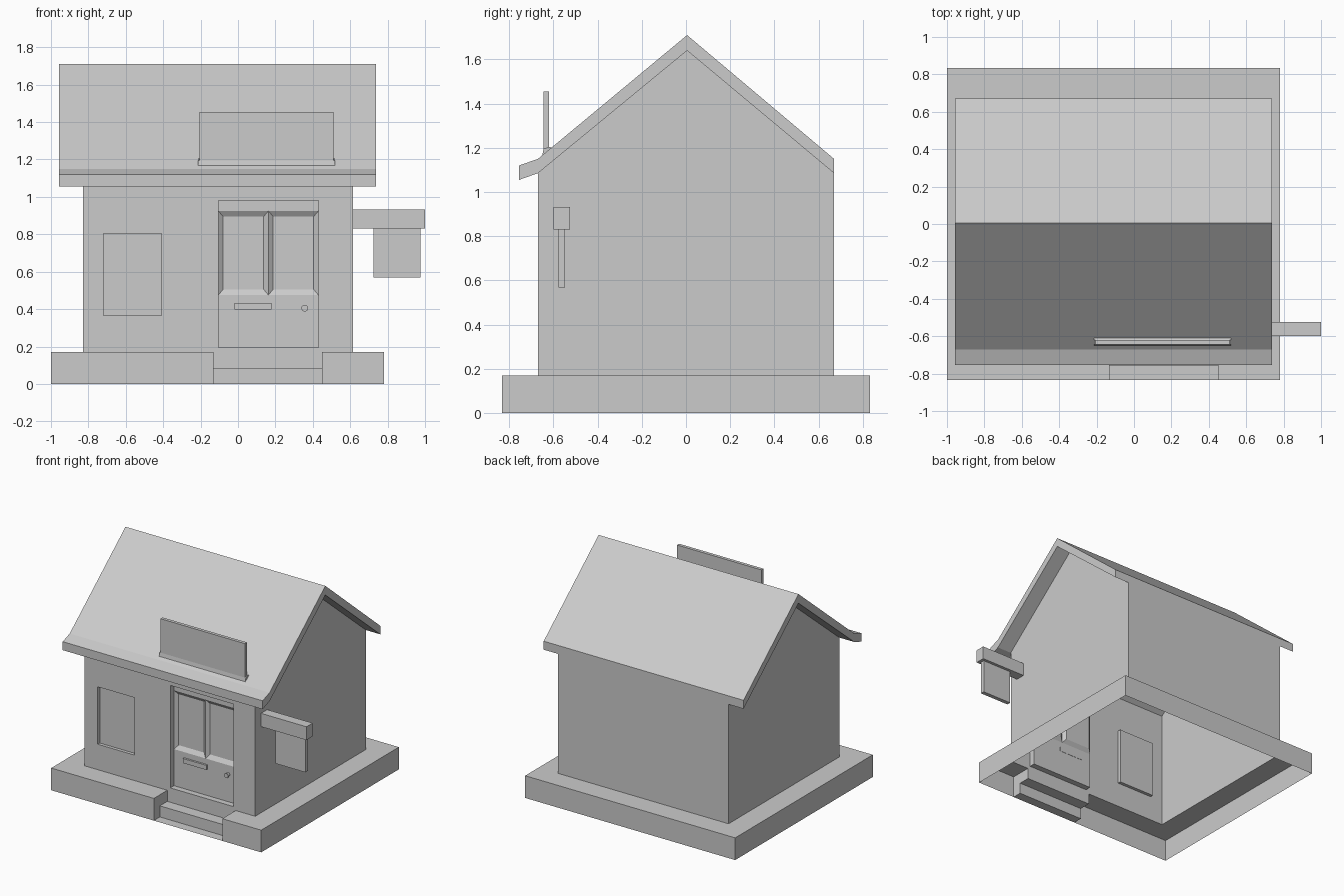
import bpy, bmesh, math
from mathutils import Vector, Matrix

if "Cube" in bpy.data.objects:
    bpy.data.objects.remove(bpy.data.objects["Cube"])


def finish(bm, name):
    bmesh.ops.remove_doubles(bm, verts=bm.verts, dist=1e-5)
    me = bpy.data.meshes.new(name)
    bm.to_mesh(me)
    bm.free()
    ob = bpy.data.objects.new(name, me)
    bpy.context.collection.objects.link(ob)
    return ob


def face(bm, *pts):
    bm.faces.new([bm.verts.new(p) for p in pts])


def quad(bm, p, u, v):
    p, u, v = Vector(p), Vector(u), Vector(v)
    face(bm, p, p + u, p + u + v, p + v)


def front_rect(bm, x0, x1, z0, z1, y):
    quad(bm, (x0, y, z0), (x1 - x0, 0, 0), (0, 0, z1 - z0))


def floor_rect(bm, x0, x1, y0, y1, z):
    quad(bm, (x0, y0, z), (x1 - x0, 0, 0), (0, y1 - y0, 0))


def funnel(bm, a, ya, b, yb):
    """Four faces joining rectangle a at depth ya to rectangle b at depth yb."""
    def ring(r, y):
        x0, x1, z0, z1 = r
        return [(x0, y, z0), (x1, y, z0), (x1, y, z1), (x0, y, z1)]
    A, B = ring(a, ya), ring(b, yb)
    for i in range(4):
        j = (i + 1) % 4
        face(bm, A[i], A[j], B[j], B[i])


def box(name, x0, x1, y0, y1, z0, z1):
    bm = bmesh.new()
    bmesh.ops.create_cube(bm, size=1)
    for v in bm.verts:
        v.co = ((x0, x1)[v.co.x > 0], (y0, y1)[v.co.y > 0], (z0, z1)[v.co.z > 0])
    return finish(bm, name)


def extrude_x(name, prof, x0, x1):
    bm = bmesh.new()
    f = bm.faces.new([bm.verts.new((x0, y, z)) for y, z in prof])
    r = bmesh.ops.extrude_face_region(bm, geom=[f])
    vs = [g for g in r["geom"] if isinstance(g, bmesh.types.BMVert)]
    bmesh.ops.translate(bm, verts=vs, vec=(x1 - x0, 0, 0))
    bmesh.ops.recalc_face_normals(bm, faces=bm.faces)
    return finish(bm, name)


WX0, WX1, WY = -0.83, 0.615, 0.67       # walls
BX0, BX1, BY, BZ = -1.0, 0.78, 0.833, 0.17  # plinth
NX0, NX1, SY, SZ = -0.13, 0.45, -0.76, 0.085  # step notch
DOOR = (-0.105, 0.43, 0.195, 0.98)
WIN = (-0.72, -0.41, 0.365, 0.805)
EAVE, RIDGE, RY = 1.085, 1.64, 0.005

# plinth: hollow shell, open underneath, with a step cut into the front
bm = bmesh.new()
for x0, x1 in ((BX0, NX0), (NX1, BX1)):
    front_rect(bm, x0, x1, 0, BZ, -BY)
    floor_rect(bm, x0, x1, -BY, -WY, BZ)
quad(bm, (BX1, -BY, 0), (0, 2 * BY, 0), (0, 0, BZ))
quad(bm, (BX1, BY, 0), (BX0 - BX1, 0, 0), (0, 0, BZ))
quad(bm, (BX0, BY, 0), (0, -2 * BY, 0), (0, 0, BZ))
floor_rect(bm, BX0, WX0, -WY, WY, BZ)
floor_rect(bm, WX1, BX1, -WY, WY, BZ)
floor_rect(bm, BX0, BX1, WY, BY, BZ)
finish(bm, "plinth")

# step
bm = bmesh.new()
floor_rect(bm, NX0, NX1, -BY, SY, 0)
front_rect(bm, NX0, NX1, 0, SZ, SY)
floor_rect(bm, NX0, NX1, SY, -WY, SZ)
front_rect(bm, NX0, NX1, SZ, BZ, -WY)
for y0, y1, z0 in ((-BY, SY, 0), (SY, -WY, SZ)):
    quad(bm, (NX0, y0, z0), (0, y1 - y0, 0), (0, 0, BZ - z0))
    quad(bm, (NX1, y1, z0), (0, y0 - y1, 0), (0, 0, BZ - z0))
finish(bm, "step")

# walls: front wall as a grid with the door and window cells left out
bm = bmesh.new()
xs = sorted([WX0, WX1, *DOOR[:2], *WIN[:2]])
zs = sorted([BZ, EAVE, *DOOR[2:], *WIN[2:]])
for x0, x1 in zip(xs, xs[1:]):
    for z0, z1 in zip(zs, zs[1:]):
        cx, cz = (x0 + x1) / 2, (z0 + z1) / 2
        if not any(r[0] < cx < r[1] and r[2] < cz < r[3] for r in (DOOR, WIN)):
            front_rect(bm, x0, x1, z0, z1, -WY)
quad(bm, (WX1, WY, BZ), (WX0 - WX1, 0, 0), (0, 0, EAVE - BZ))
gable = [(-WY, BZ), (WY, BZ), (WY, EAVE), (RY, RIDGE), (-WY, EAVE)]
face(bm, *[(WX1, y, z) for y, z in gable])
face(bm, *[(WX0, y, z) for y, z in reversed(gable)])
finish(bm, "walls")

# recessed window
bm = bmesh.new()
funnel(bm, WIN, -WY, WIN, -WY + 0.025)
front_rect(bm, *WIN, -WY + 0.025)
finish(bm, "window")

# recessed door with two bevelled upper panels
DY = -WY + 0.045
bm = bmesh.new()
funnel(bm, DOOR, -WY, DOOR, DY)
front_rect(bm, DOOR[0], DOOR[1], DOOR[2], 0.475, DY)
front_rect(bm, DOOR[0], DOOR[1], 0.925, DOOR[3], DY)
mid = (DOOR[0] + DOOR[1]) / 2
for a, b in ((DOOR[0], mid), (mid, DOOR[1])):
    inner = (a + 0.025, b - 0.025, 0.505, 0.895)
    funnel(bm, (a, b, 0.475, 0.925), DY, inner, DY + 0.02)
    front_rect(bm, *inner, DY + 0.02)
finish(bm, "door")
box("mail_slot", -0.02, 0.18, DY - 0.015, DY + 0.002, 0.397, 0.432)

# door knob
bm = bmesh.new()
bmesh.ops.create_cone(bm, cap_ends=True, segments=16, radius1=0.013, radius2=0.018, depth=0.03,
                      matrix=Matrix.Translation((0.357, DY - 0.014, 0.405)) @ Matrix.Rotation(math.pi / 2, 4, 'X'))
finish(bm, "door_knob")

# roof with kicked-out front eave
extrude_x("roof", [(-0.755, 1.055), (-WY, EAVE), (RY, RIDGE), (WY, EAVE),
                   (WY, 1.15), (RY, 1.71), (-WY, 1.15), (-0.755, 1.12)], -0.957, 0.737)

# blank board standing on the roof, with a small lip at its foot
box("roof_board", -0.205, 0.51, -0.645, -0.62, 1.16, 1.455)
extrude_x("roof_board_lip", [(-0.652, 1.155), (-0.645, 1.195), (-0.62, 1.205), (-0.606, 1.2),
                             (-0.606, 1.17)], -0.213, 0.518)

# bracket and hanging board on the side wall
box("sign_bracket", WX1, 1.0, -0.6, -0.525, 0.83, 0.932)
box("hanging_board", 0.724, 0.976, -0.578, -0.547, 0.568, 0.83)
